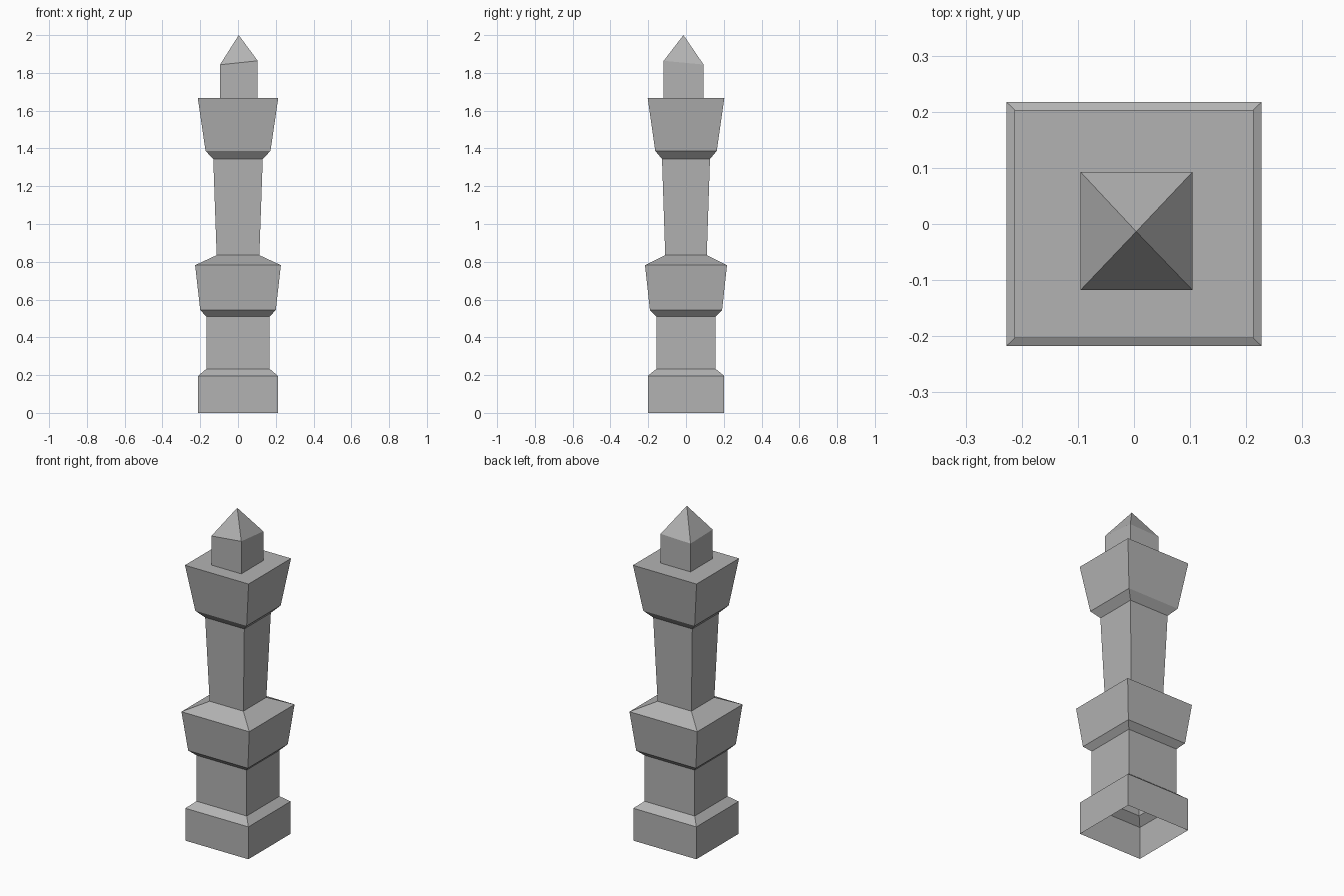
import bpy, bmesh

if "Cube" in bpy.data.objects:
    bpy.data.objects.remove(bpy.data.objects["Cube"])

CORNERS = [(-1, -1), (1, -1), (1, 1), (-1, 1)]

# Dark grey stone
stone = bpy.data.materials.new("dark_stone")
stone.diffuse_color = (0.45, 0.45, 0.45, 1)
stone.use_nodes = True
stone.node_tree.nodes["Principled BSDF"].inputs["Base Color"].default_value = stone.diffuse_color


def loft(name, rings, apex=None):
    """Skin a stack of four-cornered rings, left open at the bottom."""
    bm = bmesh.new()
    loops = [[bm.verts.new(p) for p in ring] for ring in rings]
    for a, b in zip(loops, loops[1:]):
        for i in range(4):
            j = (i + 1) % 4
            bm.faces.new((a[i], a[j], b[j], b[i]))
    if apex:
        tip = bm.verts.new(apex)
        top = loops[-1]
        for i in range(4):
            bm.faces.new((top[i], top[(i + 1) % 4], tip))
    mesh = bpy.data.meshes.new(name)
    bm.to_mesh(mesh)
    bm.free()
    mesh.materials.append(stone)
    obj = bpy.data.objects.new(name, mesh)
    bpy.context.collection.objects.link(obj)
    return obj


def ring(hx, hy, z, cx=0.0, cy=0.0):
    return [(cx + sx * hx, cy + sy * hy, z) for sx, sy in CORNERS]


# Parts as (half width x, half width y, height) profiles, base upward
parts = {
    "plinth": [(0.211, 0.202, 0), (0.211, 0.202, 0.196), (0.168, 0.157, 0.233)],
    "lower_shaft": [(0.168, 0.157, 0.233), (0.168, 0.157, 0.511)],
    "middle_block": [(0.168, 0.157, 0.511), (0.200, 0.191, 0.544),
                     (0.227, 0.217, 0.782), (0.113, 0.110, 0.835)],
    "upper_shaft": [(0.113, 0.110, 0.835), (0.131, 0.127, 1.344)],
}
for name, profile in parts.items():
    loft(name, [ring(*p) for p in profile])

# Flared head, its flat top running in to the finial
finial_base = ring(0.100, 0.1055, 1.667, 0.0045, -0.0125)
loft("head_block", [ring(0.131, 0.127, 1.344), ring(0.172, 0.163, 1.387),
                    ring(0.213, 0.203, 1.667), finial_base])

# Finial with slightly uneven corner heights and a pointed roof
eaves = [(x, y, z) for (x, y, _), z in
         zip(finial_base, (1.843, 1.864, 1.844, 1.838))]
loft("finial", [finial_base, eaves], apex=(0.004, -0.0135, 2.0))
